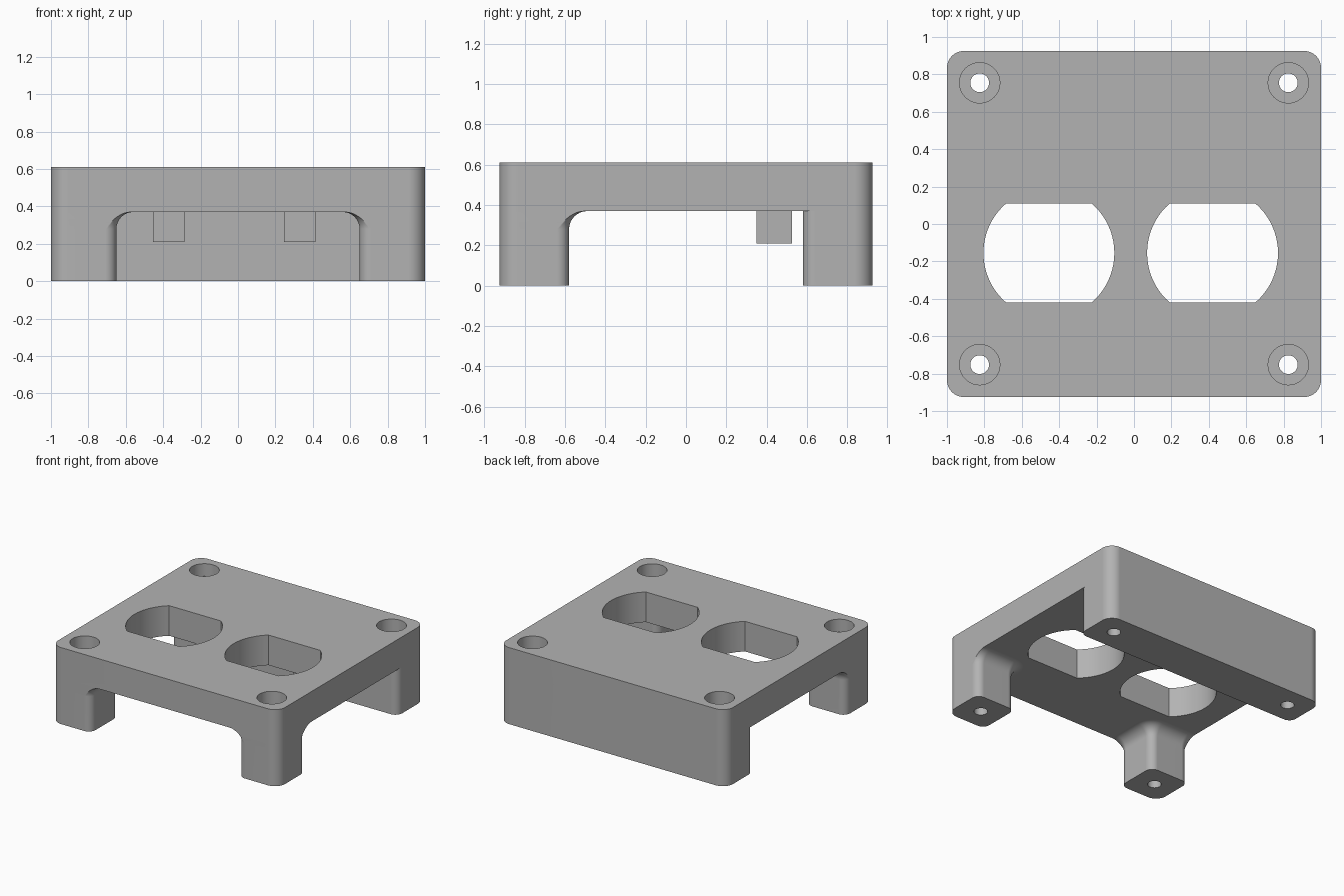
import bpy, bmesh
from math import sin, cos, acos, asin, pi, radians

cube = bpy.data.objects.get("Cube")
if cube:
    bpy.data.objects.remove(cube, do_unlink=True)

# Main dimensions
HX, HY = 1.0, 0.925          # half width and half depth
TOP, UNDER = 0.61, 0.37      # plate top and underside
INX, INY = 0.65, 0.58        # inner faces of the legs and the back wall
CORNER, ROUND, FILLET = 0.09, 0.06, 0.09

grey = bpy.data.materials.new("plain grey")
grey.use_nodes = True
grey.diffuse_color = (0.45, 0.45, 0.45, 1)
grey.node_tree.nodes["Principled BSDF"].inputs["Base Color"].default_value = (0.45, 0.45, 0.45, 1)


def arc(cx, cy, r, a, b, n=10):
    return [(cx + r * cos(a + (b - a) * i / n), cy + r * sin(a + (b - a) * i / n))
            for i in range(n + 1)]


def loft(name, loops):
    """Solid through (outline, height) pairs that share one point count."""
    bm = bmesh.new()
    rings = [[bm.verts.new((x, y, z)) for x, y in pts] for pts, z in loops]
    bm.faces.new(rings[0])
    bm.faces.new(rings[-1])
    for low, high in zip(rings, rings[1:]):
        for i in range(len(low)):
            j = (i + 1) % len(low)
            bm.faces.new((low[i], low[j], high[j], high[i]))
    bmesh.ops.recalc_face_normals(bm, faces=bm.faces)
    mesh = bpy.data.meshes.new(name)
    bm.to_mesh(mesh)
    bm.free()
    mesh.materials.append(grey)
    obj = bpy.data.objects.new(name, mesh)
    bpy.context.collection.objects.link(obj)
    return obj


def prism(name, pts, z0, z1):
    return loft(name, [(pts, z0), (pts, z1)])


def rounded(x0, x1, y0, y1, r_front, r_back):
    return (arc(x1 - r_front, y0 + r_front, r_front, -pi / 2, 0)
            + arc(x1 - r_back, y1 - r_back, r_back, 0, pi / 2)
            + arc(x0 + r_back, y1 - r_back, r_back, pi / 2, pi)
            + arc(x0 + r_front, y0 + r_front, r_front, pi, 1.5 * pi))


def leg_outline(side, spread):
    """Rounded leg section grown by spread, kept flush with the outer sides."""
    r = ROUND + spread
    trim = acos(min(1, ROUND / r))
    ix, iy = INX + ROUND, -INY - ROUND
    pts = (arc(HX - CORNER, CORNER - HY, CORNER, -pi / 2, 0)
           + arc(HX - ROUND, iy, r, trim, pi / 2)
           + arc(ix, iy, r, pi / 2, pi)
           + arc(ix, ROUND - HY, r, pi, 1.5 * pi - trim))
    return [(side * x, y) for x, y in pts]


def combine(target, tool, operation):
    mod = target.modifiers.new(tool.name, 'BOOLEAN')
    mod.operation, mod.solver, mod.object = operation, 'EXACT', tool
    bpy.context.view_layer.objects.active = target
    bpy.ops.object.modifier_apply(modifier=mod.name)
    bpy.data.objects.remove(tool, do_unlink=True)


# Top plate
plate = prism("mounting_plate", rounded(-HX, HX, -HY, HY, CORNER, CORNER), UNDER, TOP)

# Front legs, flaring into the plate with a fillet
parts = []
for side, label in ((1, "left"), (-1, "right")):
    loops = [(leg_outline(side, 0), 0)]
    for i in range(9):
        t = pi / 2 * i / 8
        loops.append((leg_outline(side, FILLET * (1 - cos(t))),
                      UNDER - FILLET + FILLET * sin(t)))
    parts.append(loft("front_leg_" + label, loops))

# Back wall
parts.append(prism("back_wall", rounded(-HX, HX, INY, HY, ROUND, CORNER), 0, UNDER))

# Small blocks hanging under the plate
for x in (-0.37, 0.33):
    w = 0.085
    pts = [(x - w, 0.35), (x + w, 0.35), (x + w, 0.525), (x - w, 0.525)]
    parts.append(prism("hanging_block", pts, 0.21, UNDER))

for part in parts:
    combine(plate, part, 'UNION')

# Two round openings with flat front and back
cut = asin(0.265 / 0.35)
for x in (-0.455, 0.42):
    pts = arc(x, -0.155, 0.35, -cut, cut, 20) + arc(x, -0.155, 0.35, pi - cut, pi + cut, 20)
    combine(plate, prism("opening_cutter", pts, 0.1, 0.8), 'DIFFERENCE')

# Counterbored screw holes
for x in (-0.825, 0.825):
    for y in (-0.752, 0.755):
        for r, bottom in ((0.108, TOP - 0.1), (0.05, -0.1)):
            pts = arc(x, y, r, 0, 2 * pi, 40)[:-1]
            combine(plate, prism("screw_cutter", pts, bottom, 0.8), 'DIFFERENCE')

# Smooth rounds, crisp edges
bpy.ops.object.select_all(action='DESELECT')
plate.select_set(True)
bpy.context.view_layer.objects.active = plate
bpy.ops.object.shade_smooth_by_angle(angle=radians(30))
weighted = plate.modifiers.new("weighted normals", 'WEIGHTED_NORMAL')
weighted.keep_sharp = True
